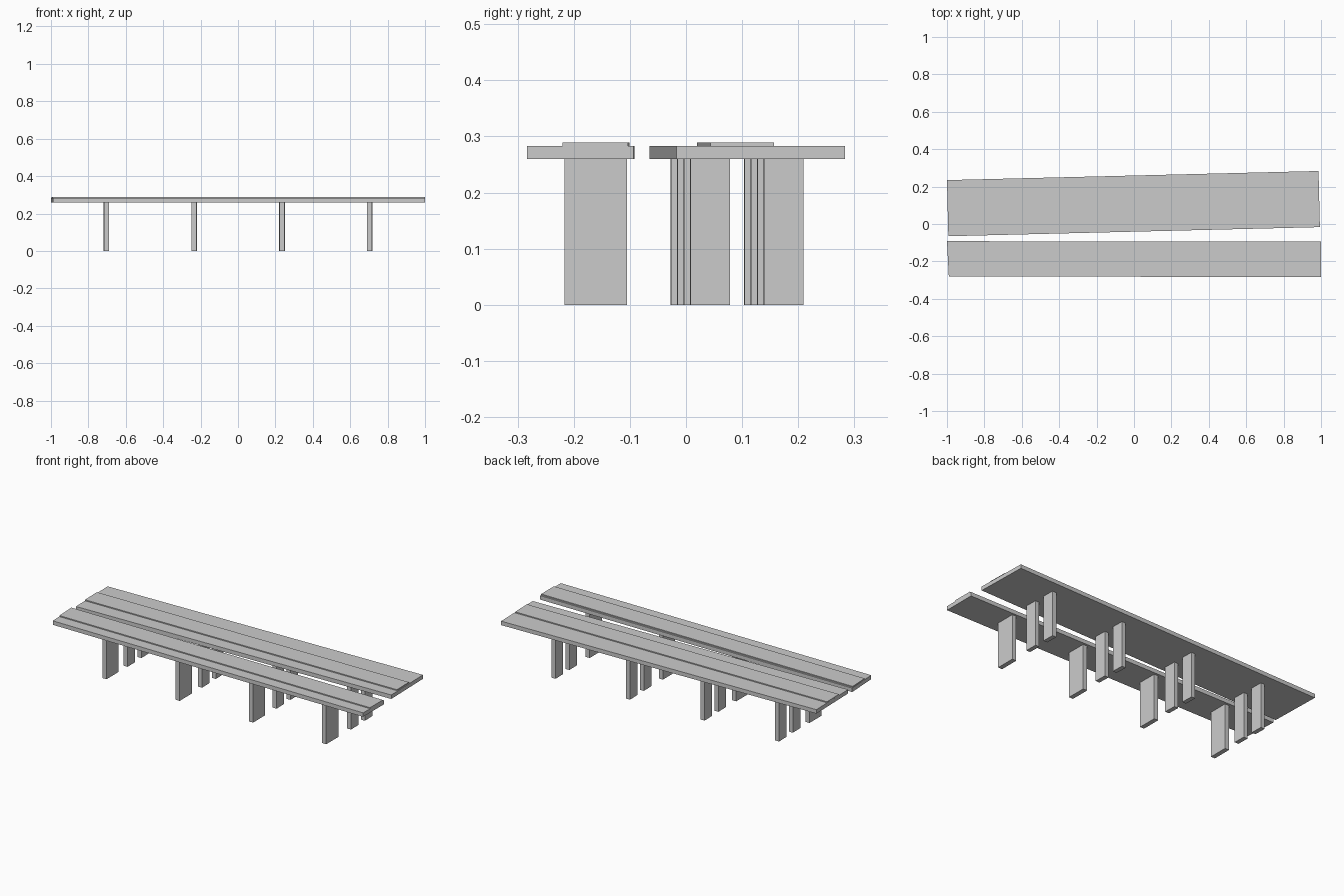
import bpy, bmesh
from math import cos, sin

if "Cube" in bpy.data.objects:
    bpy.data.objects.remove(bpy.data.objects["Cube"])

Z_SLAB, Z_STEP, Z_TOP = 0.26, 0.283, 0.289
TILT = 0.0245                      # plan rotation of the wide platform


def prism(name, plan, z0, z1):
    """Extrude a plan outline from z0 up to z1."""
    bm = bmesh.new()
    face = bm.faces.new([bm.verts.new((x, y, z0)) for x, y in plan])
    ext = bmesh.ops.extrude_face_region(bm, geom=[face])
    for v in [g for g in ext["geom"] if isinstance(g, bmesh.types.BMVert)]:
        v.co.z = z1
    bmesh.ops.recalc_face_normals(bm, faces=bm.faces)
    mesh = bpy.data.meshes.new(name)
    bm.to_mesh(mesh)
    bm.free()
    obj = bpy.data.objects.new(name, mesh)
    bpy.context.collection.objects.link(obj)
    return obj


def rect(cx, cy, w, d, angle=0.0, pivot=(0.0, 0.0)):
    """Rectangle outline, turned by angle around pivot."""
    pts = []
    for sx, sy in ((-1, -1), (1, -1), (1, 1), (-1, 1)):
        x, y = cx + sx * w / 2 - pivot[0], cy + sy * d / 2 - pivot[1]
        pts.append((pivot[0] + x * cos(angle) - y * sin(angle),
                    pivot[1] + x * sin(angle) + y * cos(angle)))
    return pts


LEG_X = (-0.704, -0.235, 0.235, 0.704)

# Narrow front platform: slab and raised walkway strip
prism("narrow_slab", [(-0.99, -0.281), (1.0, -0.283), (1.0, -0.094), (-1.0, -0.092)],
      Z_SLAB, Z_STEP)
prism("narrow_raised_strip", [(-0.992, -0.218), (1.0, -0.22), (1.0, -0.103), (-0.997, -0.101)],
      Z_STEP, Z_TOP)

# Wide back platform, slightly turned in plan
pivot = (-0.003, 0.109)
prism("wide_slab", rect(-0.003, 0.109, 1.987, 0.3, TILT, pivot), Z_SLAB, Z_STEP)
prism("wide_raised_strip", [(-0.994, 0.02), (0.988, 0.044), (0.985, 0.157), (-0.997, 0.133)],
      Z_STEP, Z_TOP)

# Support piers: one row in front, two rows at the back
for i, x in enumerate(LEG_X):
    prism(f"narrow_pier_{i}", rect(x, -0.161, 0.026, 0.111), 0, Z_SLAB)
    for row, y in (("inner", 0.0255), ("outer", 0.1565)):
        prism(f"wide_pier_{row}_{i}", rect(x, y, 0.025, 0.0705, TILT, (0, 0.109)), 0, Z_SLAB)
